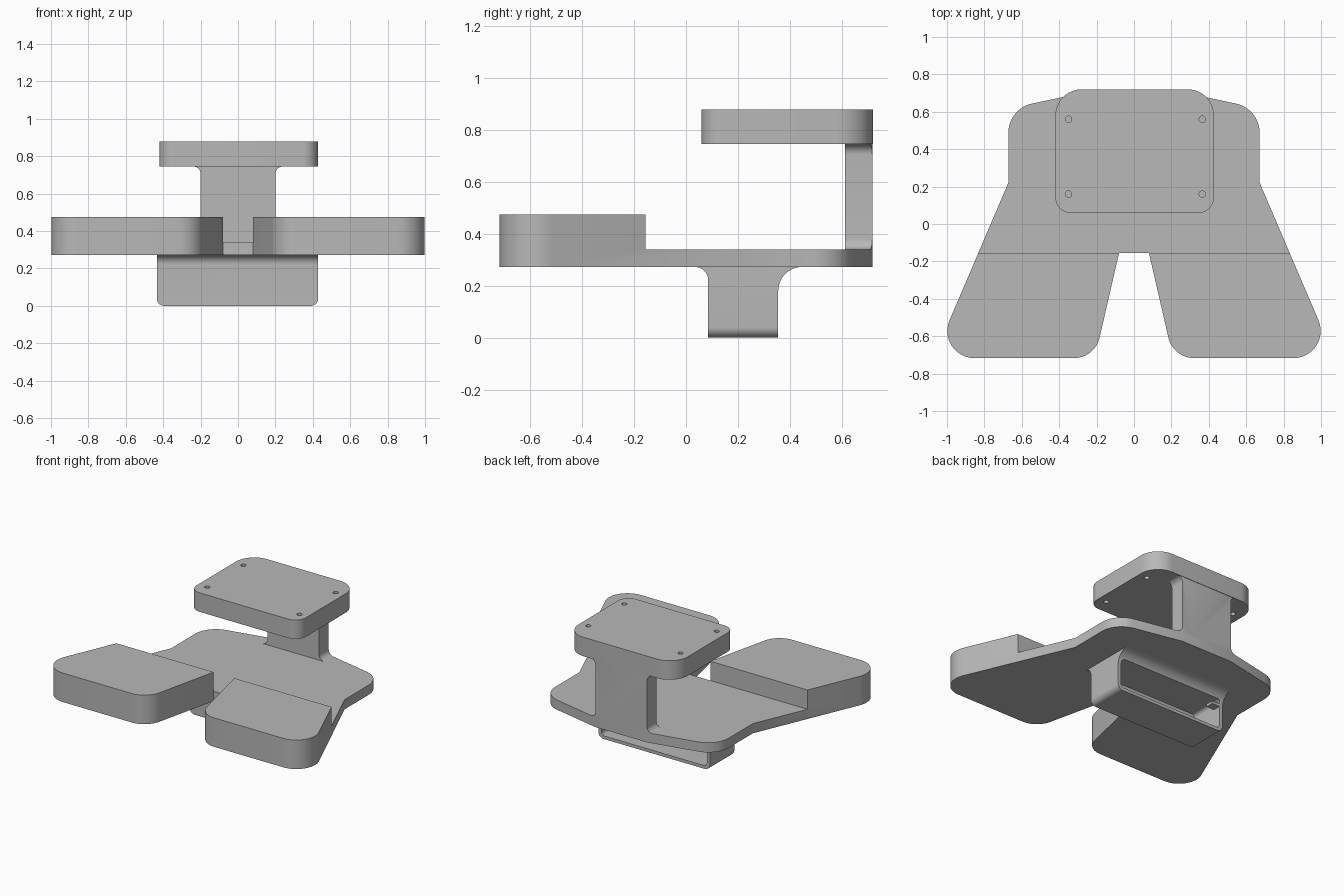
import bpy, bmesh, math
from mathutils import Vector

cube = bpy.data.objects.get("Cube")
if cube:
    bpy.data.objects.remove(cube, do_unlink=True)

grey = bpy.data.materials.new("light_grey")
grey.use_nodes = True
grey.diffuse_color = (0.48, 0.48, 0.48, 1)
grey.node_tree.nodes["Principled BSDF"].inputs["Base Color"].default_value = grey.diffuse_color


def rounded(corners, steps=12):
    """Turn (a, b, radius) corners into an outline with arcs."""
    out = []
    for i, (a, b, r) in enumerate(corners):
        p = Vector((a, b))
        if r == 0:
            out.append(p)
            continue
        u = (Vector(corners[i - 1][:2]) - p).normalized()
        v = (Vector(corners[(i + 1) % len(corners)][:2]) - p).normalized()
        half = u.angle(v) / 2
        center = p + (u + v).normalized() * r / math.sin(half)
        start = p + u * r / math.tan(half) - center
        end = p + v * r / math.tan(half) - center
        sweep = math.pi - 2 * half
        for k in range(steps + 1):
            t = k / steps
            w = math.sin((1 - t) * sweep) * start + math.sin(t * sweep) * end
            out.append(center + w / math.sin(sweep))
    return out


def prism(name, corners, low, high, axis="z"):
    """Extrude a rounded outline along one axis."""
    place = {"x": lambda a, b, h: (h, a, b),
             "y": lambda a, b, h: (a, h, b),
             "z": lambda a, b, h: (a, b, h)}[axis]
    bm = bmesh.new()
    face = bm.faces.new([bm.verts.new(place(p.x, p.y, low)) for p in rounded(corners)])
    moved = bmesh.ops.extrude_face_region(bm, geom=[face])["geom"]
    bmesh.ops.translate(bm, vec=place(0, 0, high - low),
                        verts=[g for g in moved if isinstance(g, bmesh.types.BMVert)])
    bmesh.ops.remove_doubles(bm, verts=bm.verts, dist=0.0005)
    bmesh.ops.recalc_face_normals(bm, faces=bm.faces)
    mesh = bpy.data.meshes.new(name)
    bm.to_mesh(mesh)
    bm.free()
    mesh.materials.append(grey)
    obj = bpy.data.objects.new(name, mesh)
    bpy.context.collection.objects.link(obj)
    return obj


def rect(a0, a1, b0, b1, low_r=0, high_r=0):
    return [(a0, b0, low_r), (a1, b0, low_r), (a1, b1, high_r), (a0, b1, high_r)]


def activate(obj):
    bpy.ops.object.select_all(action="DESELECT")
    obj.select_set(True)
    bpy.context.view_layer.objects.active = obj


def combine(obj, tool, operation="DIFFERENCE"):
    mod = obj.modifiers.new("cut", "BOOLEAN")
    mod.operation, mod.object, mod.solver = operation, tool, "EXACT"
    activate(obj)
    bpy.ops.object.modifier_apply(modifier=mod.name)
    bpy.data.objects.remove(tool, do_unlink=True)


# Base plate with two raised front pads
side = [(0.08, -0.155, 0), (0.209, -0.717, 0.14), (1.073, -0.717, 0.145),
        (0.672, 0.22, 0), (0.672, 0.617, 0.16), (0.2, 0.717, 0)]
outline = side + [(-a, b, r) for a, b, r in reversed(side)]
base = prism("base_plate", outline, 0.272, 0.475)
combine(base, prism("step_cutter", rect(-2, 2, -0.155, 2), 0.34, 1))

# Rear column, flared at both ends and trimmed to the base outline
flare = 0.04
half = [(0.2 + flare, 0.34, 0), (0.2, 0.34, flare), (0.2, 0.745, flare), (0.2 + flare, 0.745, 0)]
column = prism("rear_column", half + [(-a, b, r) for a, b, r in reversed(half)], 0.612, 0.717, "y")
combine(column, prism("column_trim", outline, 0.2, 1), "INTERSECT")

# Top plate with four screw holes
top = prism("top_plate", rect(-0.42, 0.427, 0.06, 0.72, 0.08, 0.14), 0.745, 0.878)
for x in (-0.35, 0.365):
    for y in (0.16, 0.56):
        r = 0.017
        combine(top, prism("hole_cutter", rect(x - r, x + r, y - r, y + r, r * 0.99, r * 0.99), 0.7, 0.9))

# Hollow holder under the base, blended into it at front and back, open at the back
holder = prism("lower_holder", [(0.085, 0, 0), (0.355, 0, 0), (0.355, 0.272, 0.092),
                                (0.447, 0.272, 0), (0.035, 0.272, 0), (0.085, 0.272, 0.05)],
               -0.435, 0.43, "x")
combine(holder, prism("holder_trim", rect(-0.434, 0.429, 0.0, 0.4, 0.04), -0.5, 0.8, "y"), "INTERSECT")
combine(holder, prism("cavity_cutter", rect(-0.41, 0.405, 0.022, 0.225, 0.025, 0.025), 0.11, 0.8, "y"))

# Small catch inside the holder opening
catch = prism("holder_catch", rect(-0.415, -0.35, 0.18, 0.2), 0.3, 0.355, "y")

for part in (base, column, top, holder, catch):
    activate(part)
    bpy.ops.object.shade_smooth_by_angle(angle=math.radians(30))
